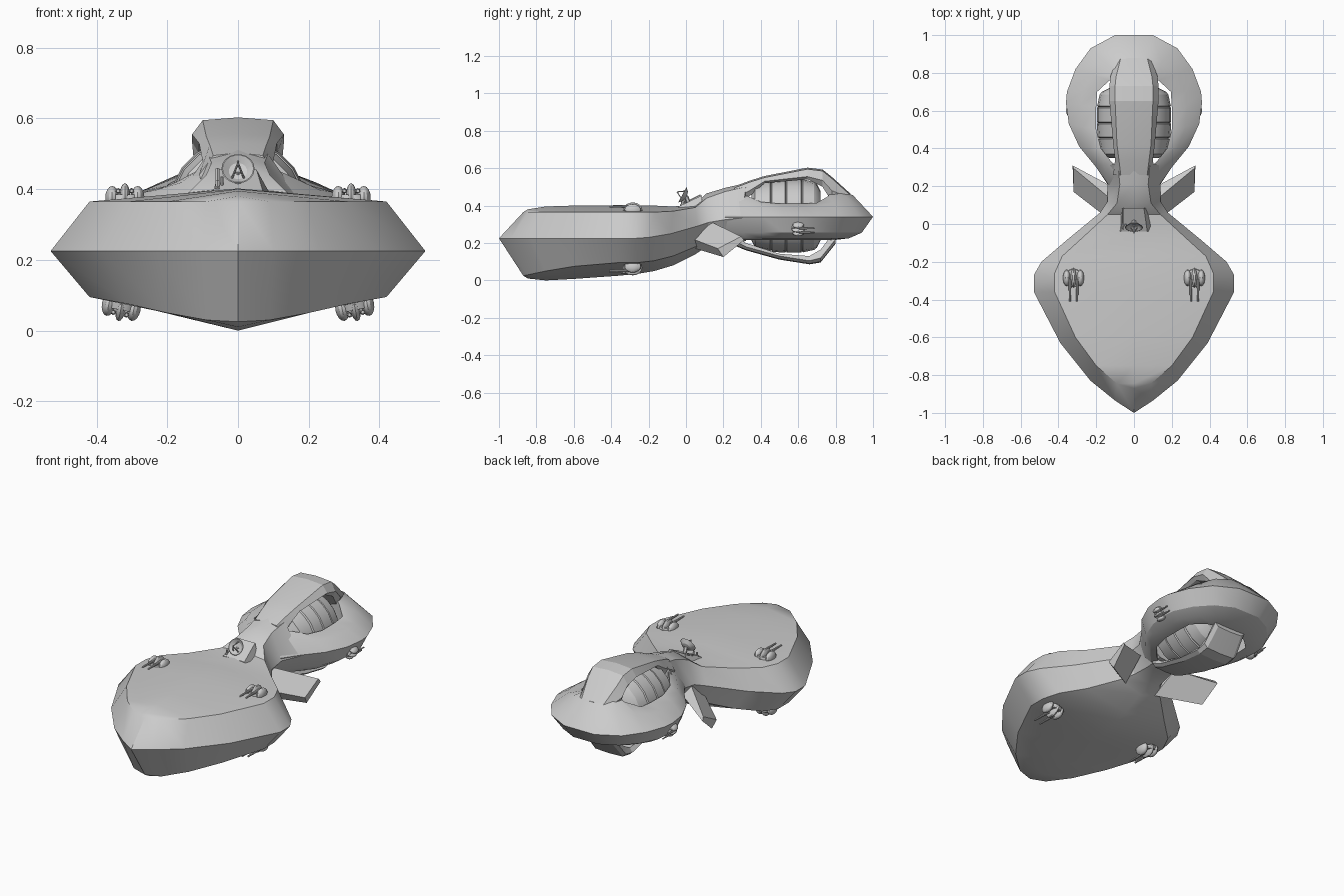
import bpy, bmesh, math
from mathutils import Matrix, Vector

if "Cube" in bpy.data.objects:
    bpy.data.objects.remove(bpy.data.objects["Cube"])


def finish(name, bm, angle=28):
    bmesh.ops.remove_doubles(bm, verts=bm.verts, dist=0.0005)
    bmesh.ops.recalc_face_normals(bm, faces=bm.faces)
    me = bpy.data.meshes.new(name)
    bm.to_mesh(me)
    bm.free()
    ob = bpy.data.objects.new(name, me)
    bpy.context.collection.objects.link(ob)
    bpy.ops.object.select_all(action='DESELECT')
    ob.select_set(True)
    bpy.context.view_layer.objects.active = ob
    bpy.ops.object.shade_smooth_by_angle(angle=math.radians(angle))
    return ob


def loft(name, rows, cap_start=True, cap_end=True, angle=28):
    """Skin a list of closed cross-sections."""
    bm = bmesh.new()
    vs = [[bm.verts.new(p) for p in r] for r in rows]
    n = len(rows[0])
    for a, b in zip(vs, vs[1:]):
        for j in range(n):
            k = (j + 1) % n
            bm.faces.new((a[j], a[k], b[k], b[j]))
    if cap_start:
        bm.faces.new(vs[0])
    if cap_end:
        bm.faces.new(vs[-1])
    return finish(name, bm, angle)


def flip(p):
    return (-p[0], p[1], p[2])


def sym(half):
    """Close a half section whose first and last points lie on x = 0."""
    return half + [flip(p) for p in half[-2:0:-1]]


# Spade-shaped hull: rim x,y,z | deck edge x,y,z | keel edge z | deck centre z | keel centre z
HULL = [
    (0, -1, .225, 0, -.87, .365, .025, .365, .025),
    (.10, -.935, .225, .09, -.845, .365, .03, .38, .01),
    (.23, -.83, .225, .20, -.75, .365, .05, .395, .0),
    (.39, -.63, .225, .31, -.60, .365, .075, .40, .008),
    (.53, -.36, .225, .42, -.36, .365, .095, .402, .025),
    (.53, -.27, .225, .42, -.26, .365, .095, .402, .035),
    (.49, -.20, .23, .38, -.17, .365, .105, .40, .05),
    (.35, -.08, .25, .27, -.07, .37, .13, .395, .08),
    (.18, .06, .29, .14, .05, .39, .18, .405, .14),
    (.14, .12, .31, .09, .11, .44, .205, .465, .18),
    (.14, .21, .325, .075, .21, .475, .215, .495, .20),
    (.20, .30, .335, .085, .32, .50, .22, .52, .21)]
rows = []
for ex, ey, ez, dx, dy, dz, bz, tz, kz in HULL:
    rows.append(sym([(0, dy, tz), (dx, dy, dz), (ex, ey, ez), (dx, dy, bz), (0, dy, kz)]))
loft("hull", rows, cap_start=False)

# Rear ring: outer x,y | inner x,y | inner top z
RING = [(.13, .20, .05, .27, .46), (.20, .30, .12, .33, .45), (.29, .41, .175, .40, .42),
        (.345, .53, .20, .50, .41), (.36, .64, .20, .62, .41), (.355, .70, .195, .70, .415),
        (.31, .82, .13, .76, .45), (.23, .93, .06, .78, .49), (.10, 1, .03, .785, .50),
        (0, 1, 0, .785, .50)]
half = []
for ox, oy, ix, iy, tz in RING:
    def at(t, z):
        return (ix + (ox - ix) * t, iy + (oy - iy) * t, z)
    half.append([at(0, tz), at(.5, .34 + (tz - .34) * .72), at(1, .34),
                 at(.72, .255), at(.4, .225), at(0, .215)])
loft("rear_ring", half + [[flip(p) for p in r] for r in half[-2::-1]])


# Spines that bridge the ring: y, crest half-width, crest z, side half-width, side z, inner z
def spine(name, table, crown):
    loft(name, [sym([(0, y, cz + crown), (cw, y, cz), (sw, y, sz), (sw * .85, y, bz), (0, y, bz)])
                for y, cw, cz, sw, sz, bz in table], angle=15)


spine("upper_spine", [(.26, .07, .495, .11, .44, .40), (.34, .08, .525, .10, .48, .45),
                      (.42, .09, .55, .11, .53, .52), (.65, .10, .595, .13, .555, .54),
                      (.73, .10, .585, .13, .535, .50), (.78, .095, .545, .125, .48, .42),
                      (.88, .07, .455, .09, .44, .40)], .008)
spine("lower_spine", [(.26, .07, .19, .09, .21, .24), (.32, .07, .165, .085, .18, .20),
                      (.50, .08, .115, .10, .13, .142), (.66, .09, .09, .11, .105, .13),
                      (.72, .09, .10, .11, .12, .165), (.80, .08, .20, .10, .22, .27)], -.004)

# Banded engine barrel inside the ring
CORE = [(.35, .13), (.37, .172), (.45, .188), (.455, .182), (.46, .192), (.53, .197), (.535, .19),
        (.54, .197), (.615, .197), (.62, .19), (.625, .195), (.685, .182), (.70, .17), (.72, .13)]
loft("engine_core", [[(r * math.cos(a), y, .345 + r * math.sin(a))
                      for a in [math.tau * i / 20 for i in range(20)]] for y, r in CORE], angle=25)
# Axle joining barrel to ring
loft("engine_axle", [[(.07 * math.cos(i * math.tau / 12), y, .34 + .07 * math.sin(i * math.tau / 12))
                      for i in range(12)] for y in (.27, .82)])

# Side fins
for s, side in ((1, "right"), (-1, "left")):
    root = [(.10, 0, .235), (.12, .13, .315), (.12, .20, .27), (.10, .05, .17)]
    tip = [(.32, .17, .17), (.32, .295, .235), (.325, .31, .215), (.31, .20, .125)]
    loft(side + "_fin", [[(s * x, y, z) for x, y, z in r] for r in (root, tip)], angle=10)


def turret(name, loc, rot=None, size=1.0):
    """Twin-barrel gun: local z is the mount normal, barrels point to local -y."""
    m = Matrix.Translation(loc) @ (rot or Matrix()) @ Matrix.Scale(size, 4)
    bm = bmesh.new()
    for x, sx, sy, sz in ((0, .016, .052, .042), (-.036, .02, .044, .034), (.036, .02, .044, .034)):
        bmesh.ops.create_uvsphere(bm, u_segments=14, v_segments=8, radius=1,
                                  matrix=m @ Matrix.Translation((x, 0, 0)) @ Matrix.Diagonal((sx, sy, sz, 1)))
    bmesh.ops.create_cone(bm, cap_ends=True, segments=16, radius1=.05, radius2=.045, depth=.02, matrix=m)
    for x in (-.019, .019):
        bmesh.ops.create_cone(bm, cap_ends=True, segments=8, radius1=.008, radius2=.005, depth=.12,
                              matrix=m @ Matrix.Translation((x, -.065, .02)) @ Matrix.Rotation(math.pi / 2, 4, 'X'))
    finish(name, bm)


# Hull turrets above and below, and one under each flank of the ring
for s, side in ((1, "right"), (-1, "left")):
    turret(side + "_deck_turret", (s * .32, -.285, .375))
    turret(side + "_keel_turret", (s * .33, -.285, .068), Matrix.Rotation(math.pi - s * .2, 4, 'Y'))
    turret(side + "_ring_turret", (s * .325, .60, .275),
           Matrix.Rotation(s * math.radians(125), 4, 'Y') @ Matrix.Rotation(math.pi, 4, 'Z'), .7)

# Wedge-shaped sensor mount
loft("sensor_mount", [[(-w, y, .37), (w, y, .37), (w * .7, y, z), (-w * .7, y, z)]
                      for y, w, z in ((-.04, .10, .395), (.085, .075, .455))], angle=10)

# Dish antenna with feed legs, tilted up toward the bow
tilt = Matrix.Translation((0, -.008, .452)) @ Matrix.Rotation(math.radians(62), 4, 'X')
bm = bmesh.new()
prev = None
for r, z in ((.005, -.012), (.028, -.006), (.047, .012), (.044, .013), (.026, -.002), (.004, -.006)):
    ring = [bm.verts.new(tilt @ Vector((r * math.cos(i * math.tau / 18), r * math.sin(i * math.tau / 18), z)))
            for i in range(18)]
    if prev:
        for i in range(18):
            bm.faces.new((prev[i], prev[i - 1], ring[i - 1], ring[i]))
    prev = ring
bm.faces.new(prev)


def rod(bm, a, b, r):
    a, b = Vector(a), Vector(b)
    q = (b - a).to_track_quat('Z', 'Y').to_matrix().to_4x4()
    bmesh.ops.create_cone(bm, cap_ends=True, segments=6, radius1=r, radius2=r, depth=(b - a).length,
                          matrix=Matrix.Translation((a + b) / 2) @ q)


for a in (90, 235, 305):
    t = math.radians(a)
    rod(bm, tilt @ Vector((.03 * math.cos(t), .03 * math.sin(t), 0)), tilt @ Vector((0, 0, .045)), .003)
rod(bm, (0, .0, .45), (0, .02, .40), .012)
finish("dish_antenna", bm)

# Small whip aerial beside the dish
bm = bmesh.new()
rod(bm, (-.058, -.03, .40), (-.058, .08, .455), .006)
rod(bm, (-.058, -.02, .38), (-.058, -.02, .425), .006)
rod(bm, (-.045, .0, .40), (-.045, -.01, .435), .005)
finish("aerial", bm)
